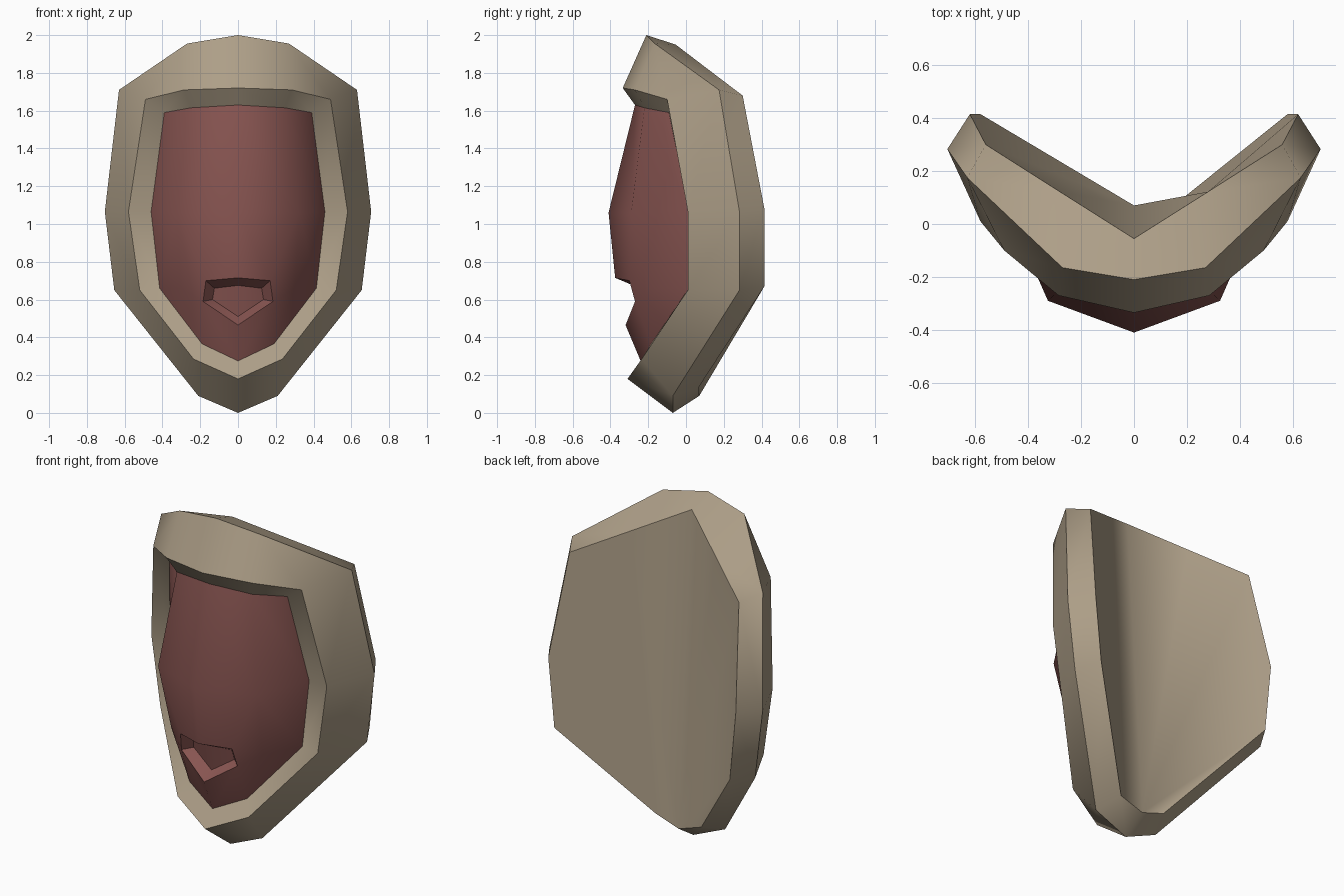
import bpy, bmesh

if "Cube" in bpy.data.objects:
    bpy.data.objects.remove(bpy.data.objects["Cube"])


def material(name, rgb):
    m = bpy.data.materials.new(name)
    m.diffuse_color = (*rgb, 1)
    m.use_nodes = True
    m.node_tree.nodes["Principled BSDF"].inputs["Base Color"].default_value = m.diffuse_color
    return m


def half_part(name, points, faces, creases, mat):
    """Right half of a part, smooth except along the crease lines, mirrored across x."""
    bm = bmesh.new()
    v = [bm.verts.new(p) for p in points]
    for f in faces:
        bm.faces.new([v[i] for i in f])
    bmesh.ops.recalc_face_normals(bm, faces=bm.faces)
    front = min(bm.faces, key=lambda f: f.calc_center_median().y)
    if front.normal.y > 0:
        bmesh.ops.reverse_faces(bm, faces=bm.faces)
    for f in bm.faces:
        f.smooth = True
    for line in creases:
        for a, b in zip(line, line[1:]):
            e = bm.edges.get((v[a], v[b]))
            if e:
                e.smooth = False
    me = bpy.data.meshes.new(name)
    bm.to_mesh(me)
    bm.free()
    me.materials.append(mat)
    ob = bpy.data.objects.new(name, me)
    bpy.context.collection.objects.link(ob)
    mod = ob.modifiers.new("mirror", 'MIRROR')
    mod.use_mirror_merge = True
    mod.merge_threshold = 0.001
    return ob


tan = material("tan", (0.42, 0.345, 0.245))
red = material("dull_red", (0.245, 0.09, 0.082))

# Outlines from top centre down the right side to bottom centre
back = [(0, -.055, 1.95), (.28, .122, 1.815), (.56, .30, 1.68), (.62, .415, 1.08),
        (.58, .415, .67), (.15, .07, .14), (0, .07, .09)]
outer = [(0, -.21, 2.0), (.27, -.165, 1.955), (.63, .175, 1.71), (.705, .283, 1.065),
         (.655, .283, .65), (.21, -.07, .09), (0, -.07, 0)]
ridge = [(0, -.335, 1.72), (.285, -.27, 1.71), (.49, -.10, 1.66), (.58, .01, 1.065),
         (.52, .01, .65), (.235, -.235, .285), (0, -.31, .18)]
inner = [(0, -.27, 1.63), (.25, -.22, 1.615), (.39, -.09, 1.59), (.46, .015, 1.065),
         (.415, .015, .66), (.19, -.185, .365), (0, -.24, .275)]

# Shield body: back sheet, side wall, front bevel and inner lip
n = 7
faces = [list(range(n))]
for r in range(3):
    for i in range(n - 1):
        a = r * n + i
        faces.append([a, a + 1, a + n + 1, a + n])
rings = [list(range(r * n, r * n + n)) for r in range(4)]
half_part("shield_body", back + outer + ridge + inner, faces, rings, tan)

# Bulging front panel with a recessed pocket near the bottom
bulge = [(0, -.41, 1.06), (.325, -.29, 1.06), (.30, -.20, .66)]               # 7-9
pocket_rim = [(0, -.375, .715), (.17, -.30, .70), (.185, -.27, .59), (0, -.32, .465)]   # 10-13
pocket_floor = [(0, -.28, .675), (.125, -.24, .66), (.135, -.225, .60), (0, -.25, .51)]  # 14-17
panel_faces = [
    (0, 1, 8, 7), (1, 2, 3, 8), (7, 8, 11, 10), (8, 9, 11), (8, 3, 4, 9),
    (11, 9, 12), (9, 4, 5), (12, 9, 5), (12, 5, 6, 13),
    (10, 11, 15, 14), (11, 12, 16, 15), (12, 13, 17, 16), (14, 15, 16, 17)]
half_part("front_panel", inner + bulge + pocket_rim + pocket_floor, panel_faces,
          [(10, 11, 12, 13), (14, 15, 16, 17), (11, 15), (12, 16)], red)
